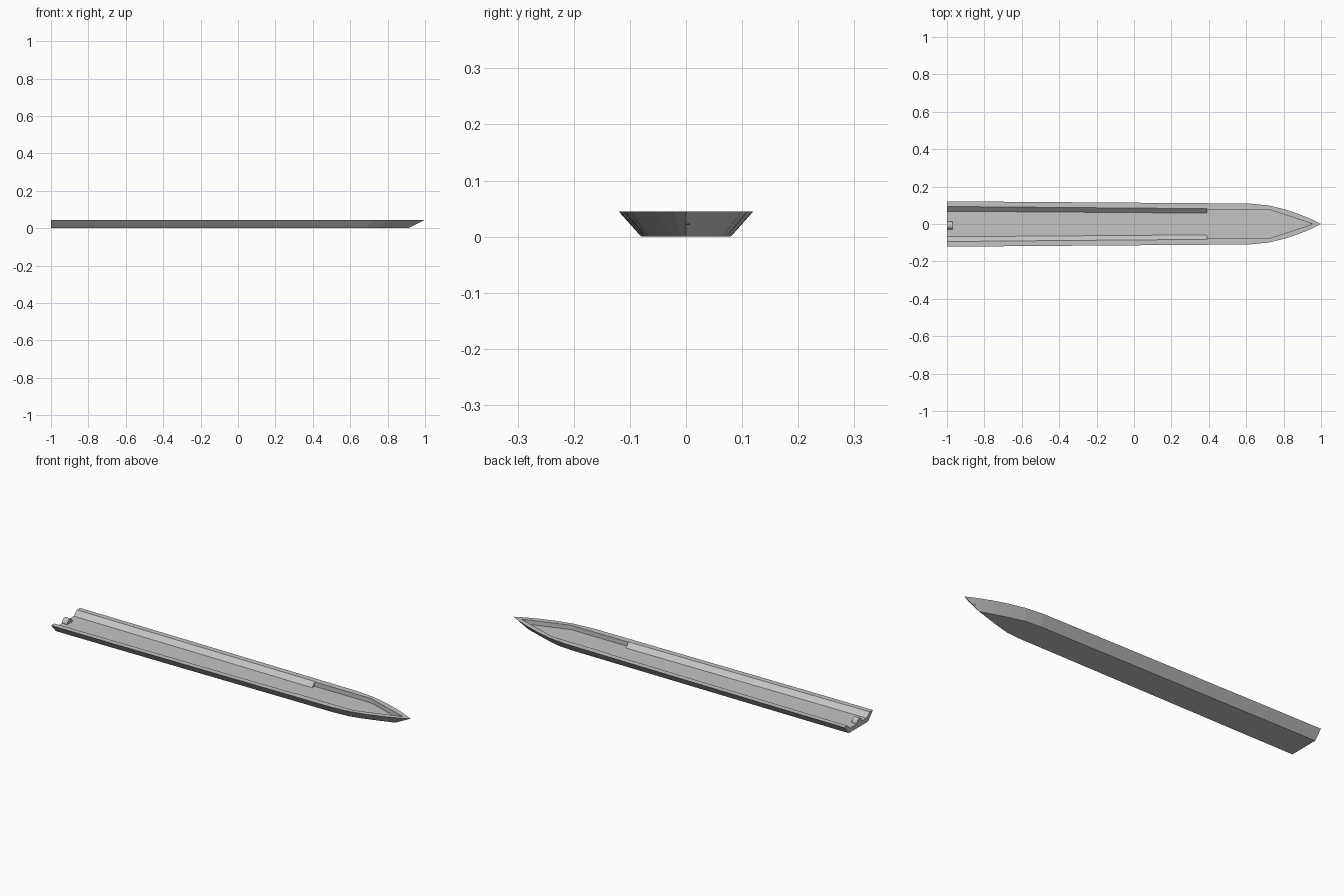
import bpy, bmesh, math
from mathutils import Matrix

cube = bpy.data.objects.get("Cube")
if cube:
    bpy.data.objects.remove(cube)

grey = bpy.data.materials.new("hull grey")
grey.use_nodes = True
colour = (0.55, 0.55, 0.55, 1)
grey.diffuse_color = colour
grey.node_tree.nodes["Principled BSDF"].inputs["Base Color"].default_value = colour

DECK_Z, FLOOR_Z = 0.045, 0.022


def finish(bm, name):
    bmesh.ops.recalc_face_normals(bm, faces=bm.faces)
    mesh = bpy.data.meshes.new(name)
    bm.to_mesh(mesh)
    bm.free()
    mesh.materials.append(grey)
    obj = bpy.data.objects.new(name, mesh)
    bpy.context.collection.objects.link(obj)
    return obj


# Hull with open well: deck x, chine x, then half widths of
# deck edge, chine, well top and well floor
stations = [
    (-1.0, -1.0, 0.12, 0.08, 0.094, 0.068),
    (-0.7, -0.7, 0.119, 0.079, 0.091, 0.066),
    (0.39, 0.39, 0.111, 0.073, 0.082, 0.058),
    (0.39, 0.39, 0.111, 0.073, 0.078, 0.078),
    (0.62, 0.61, 0.109, 0.072, 0.078, 0.078),
    (0.72, 0.69, 0.099, 0.066, 0.078, 0.078),
    (0.80, 0.76, 0.080, 0.048, 0.0515, 0.0515),
    (0.88, 0.83, 0.054, 0.026, 0.025, 0.025),
    (0.955, 0.88, 0.023, 0.009, 0, 0),
    (1.0, 0.91, 0, 0, 0, 0),
]
bm = bmesh.new()
rings = []
for x, chine_x, deck, chine, top, floor in stations:
    well_x = min(x, 0.955)
    half = [(chine_x, chine, 0), (x, deck, DECK_Z),
            (well_x, top, DECK_Z), (well_x, floor, FLOOR_Z)]
    loop = half + [(px, -py, pz) for px, py, pz in reversed(half)]
    rings.append([bm.verts.new(p) for p in loop])
for a, b in zip(rings, rings[1:]):
    for i in range(len(a)):
        j = (i + 1) % len(a)
        bm.faces.new((a[i], a[j], b[j], b[i]))
bm.faces.new(rings[0])
bmesh.ops.remove_doubles(bm, verts=bm.verts, dist=0.0001)
finish(bm, "hull")

# Short shaft housing lying on the floor at the stern
bm = bmesh.new()
bmesh.ops.create_cone(
    bm, cap_ends=True, segments=24, radius1=0.021, radius2=0.021, depth=0.03,
    matrix=Matrix.Translation((-0.985, -0.008, 0.0235)) @ Matrix.Rotation(math.pi / 2, 4, "Y"))
housing = finish(bm, "stern_shaft_housing")
bpy.context.view_layer.objects.active = housing
housing.select_set(True)
bpy.ops.object.shade_smooth_by_angle()
